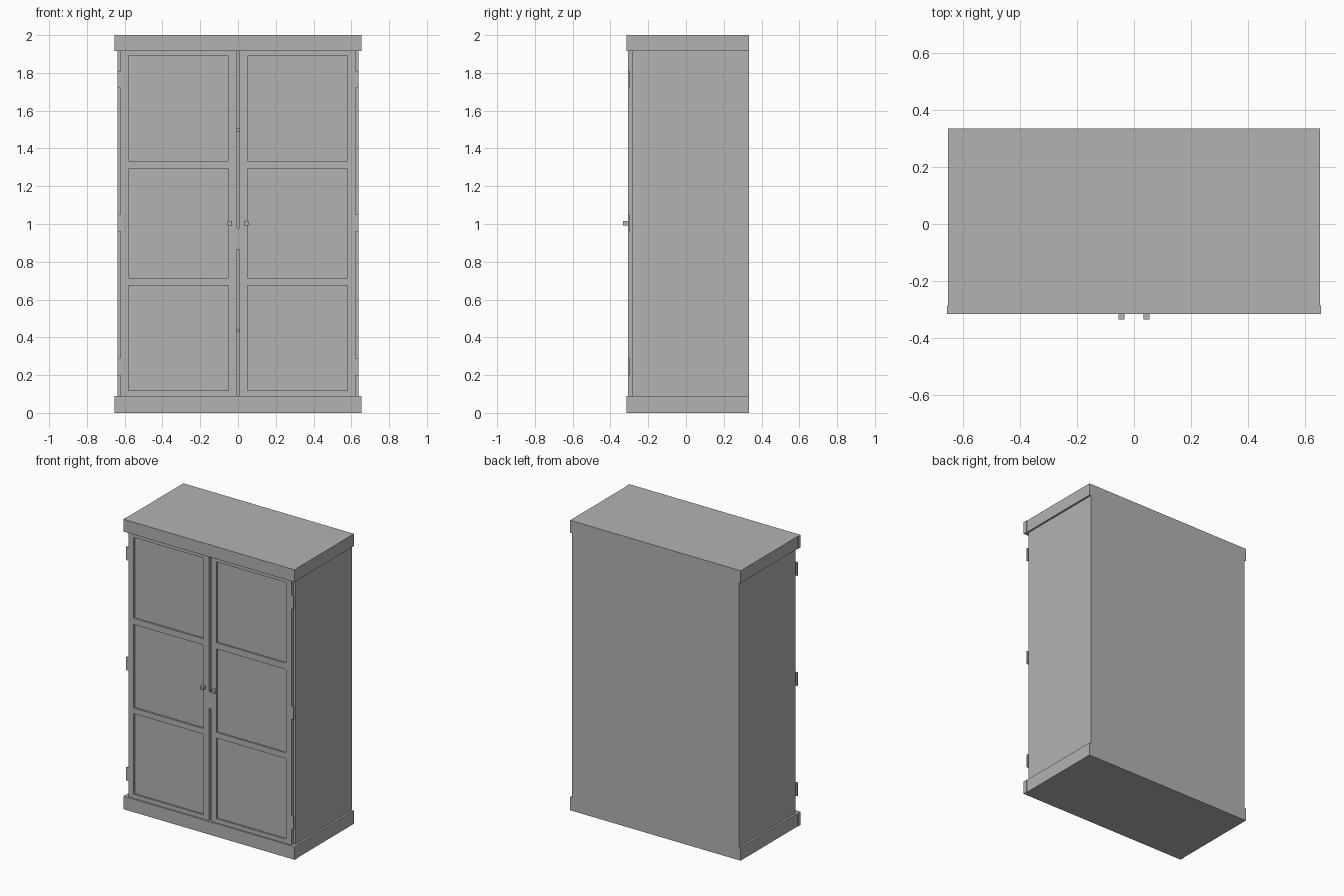
import bpy, bmesh
from mathutils import Vector

if "Cube" in bpy.data.objects:
    bpy.data.objects.remove(bpy.data.objects["Cube"])

grey = bpy.data.materials.new("painted grey")
grey.diffuse_color = (0.45, 0.45, 0.45, 1)
grey.use_nodes = True
grey.node_tree.nodes["Principled BSDF"].inputs["Base Color"].default_value = grey.diffuse_color


def box_bmesh(x, y, z):
    """Axis-aligned box from three (low, high) ranges."""
    bm = bmesh.new()
    bmesh.ops.create_cube(bm, size=1)
    for v in bm.verts:
        v.co = Vector([(lo + hi) / 2 + c * (hi - lo)
                       for c, (lo, hi) in zip(v.co, (x, y, z))])
    return bm


def finish(name, bm):
    bmesh.ops.recalc_face_normals(bm, faces=bm.faces)
    mesh = bpy.data.meshes.new(name)
    bm.to_mesh(mesh)
    bm.free()
    mesh.materials.append(grey)
    ob = bpy.data.objects.new(name, mesh)
    bpy.context.collection.objects.link(ob)
    return ob


def box(name, x, y, z):
    return finish(name, box_bmesh(x, y, z))


def span(a, b):
    return (min(a, b), max(a, b))


# Main levels
BACK, BODY, DOOR, TRIM = 0.334, -0.285, -0.307, -0.316
BASE, HEAD = 0.09, 1.915
SIDE, T = 0.638, 0.02

# Plinth and cornice: a slab with a slightly wider front board
for name, z in (("plinth", (0, BASE)), ("cornice", (HEAD, 2.0))):
    box(name, (-0.651, 0.651), (BODY, BACK), z)
    box(name + "_front_board", (-0.654, 0.654), (TRIM, BODY), z)

# Carcass: back and shelves, seen through the gap between the doors
box("back_panel", (-SIDE + T, SIDE - T), (BACK - T, BACK), (BASE, HEAD))
for z in (0.436, 0.97, 1.5):
    box("shelf", (-SIDE + T, SIDE - T), (BODY + 0.01, BACK - T),
        (z - 0.009, z + 0.009))

PANELS = ((0.119, 0.675), (0.714, 1.29), (1.333, 1.89))
PANEL_X = (0.049, 0.581)


def door(name, s):
    """Door slab cut into a grid, with its three front panels sunk in."""
    bm = box_bmesh(span(s * 0.008, s * 0.622), (DOOR, BODY), (BASE, HEAD))
    cuts = [((s * x, 0, 0), (1, 0, 0)) for x in PANEL_X]
    cuts += [((0, 0, z), (0, 0, 1)) for p in PANELS for z in p]
    for co, no in cuts:
        bmesh.ops.bisect_plane(bm, geom=bm.verts[:] + bm.edges[:] + bm.faces[:],
                               plane_co=co, plane_no=no)
    bm.normal_update()
    sunk = []
    for f in bm.faces:
        c = f.calc_center_median()
        if (f.normal.y < -0.9 and PANEL_X[0] < abs(c.x) < PANEL_X[1]
                and any(a < c.z < b for a, b in PANELS)):
            sunk.append(f)
    bmesh.ops.inset_individual(bm, faces=sunk, thickness=0, depth=-0.012)
    finish(name, bm)


for side, s in (("left", -1), ("right", 1)):
    box(side + "_side", span(s * (SIDE - T), s * SIDE), (BODY, BACK), (BASE, HEAD))
    door(side + "_door", s)
    # Square knob
    box(side + "_knob", (s * 0.044 - 0.011, s * 0.044 + 0.011),
        (-0.334, DOOR), (0.992, 1.015))
    # Hinge leaves level with the door front
    for z in (0.245, 1.005, 1.765):
        box(side + "_hinge", span(s * 0.622, s * SIDE),
            (DOOR, DOOR + 0.007), (z - 0.046, z + 0.046))

# Latch plate bridging the two doors
box("latch_plate", (-0.008, 0.008), (DOOR, DOOR + 0.01), (0.865, 0.98))
